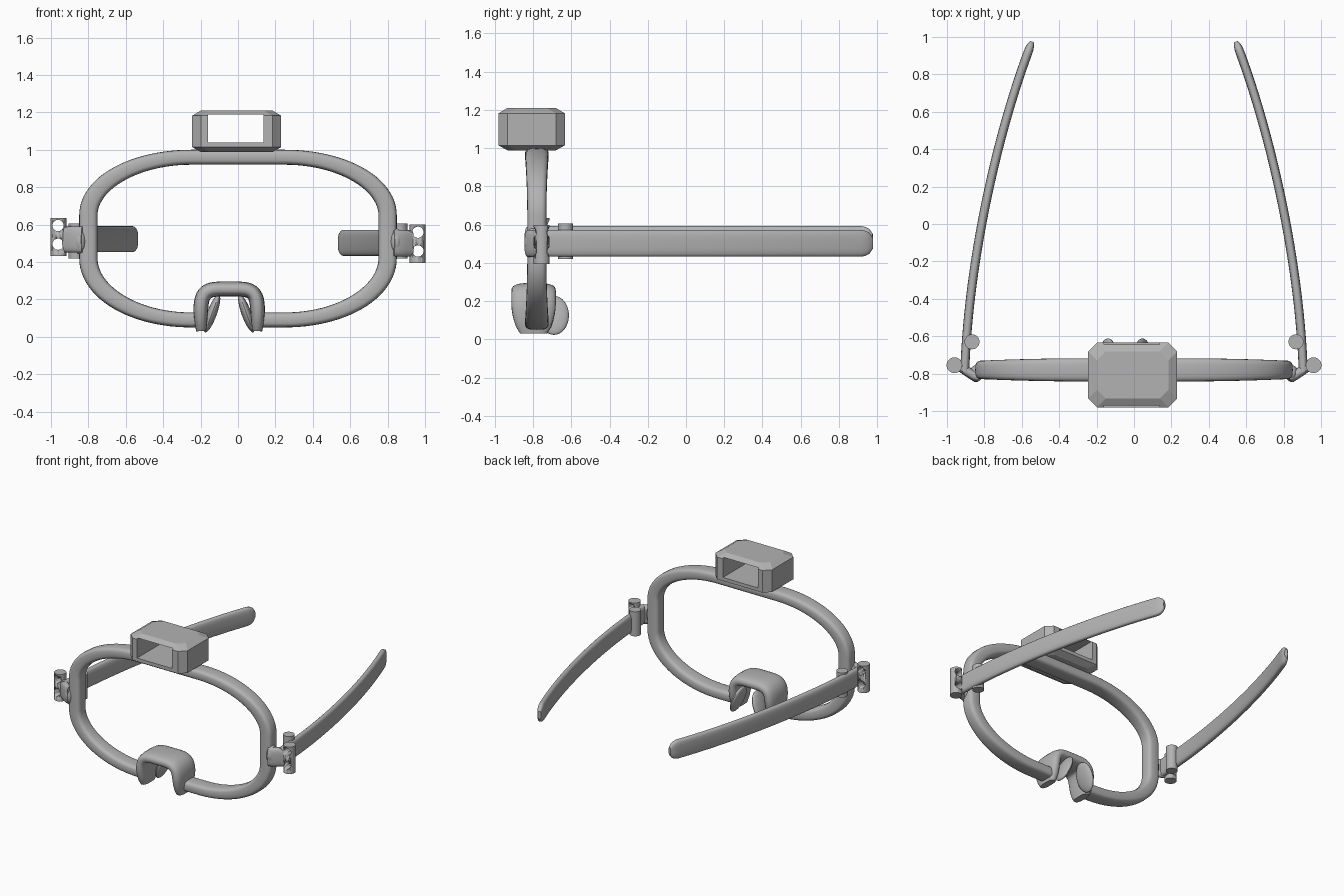
import bpy, bmesh, math
from mathutils import Vector, Matrix
from mathutils.geometry import interpolate_bezier

if "Cube" in bpy.data.objects:
    bpy.data.objects.remove(bpy.data.objects["Cube"])

grey = bpy.data.materials.new("plain grey")
grey.use_nodes = True
GREY = (0.45, 0.45, 0.45, 1)
grey.diffuse_color = GREY
grey.node_tree.nodes["Principled BSDF"].inputs["Base Color"].default_value = GREY


def finish(name, bm, smooth=35):
    bmesh.ops.recalc_face_normals(bm, faces=bm.faces)
    mesh = bpy.data.meshes.new(name)
    bm.to_mesh(mesh)
    bm.free()
    obj = bpy.data.objects.new(name, mesh)
    bpy.context.collection.objects.link(obj)
    mesh.materials.append(grey)
    if smooth:
        bpy.ops.object.select_all(action='DESELECT')
        obj.select_set(True)
        bpy.context.view_layer.objects.active = obj
        bpy.ops.object.shade_smooth_by_angle(angle=math.radians(smooth))
    return obj


def loft(name, rings, smooth=35):
    bm = bmesh.new()
    loops = [[bm.verts.new(p) for p in ring] for ring in rings]
    n = len(loops[0])
    for a, b in zip(loops, loops[1:]):
        for i in range(n):
            j = (i + 1) % n
            bm.faces.new((a[i], a[j], b[j], b[i]))
    bm.faces.new(loops[0])
    bm.faces.new(loops[-1])
    return finish(name, bm, smooth)


def sweep(name, path, axis, sizes, power=3, sides=24):
    """Rounded section along a flat path: half width in the plane, half depth along axis."""
    rings = []
    for i, p in enumerate(path):
        tangent = path[min(i + 1, len(path) - 1)] - path[max(i - 1, 0)]
        normal = tangent.normalized().cross(axis)
        w, d = sizes(i / (len(path) - 1), p)
        ring = []
        for k in range(sides):
            c, s = math.cos(math.tau * k / sides), math.sin(math.tau * k / sides)
            u = math.copysign(abs(c) ** (2 / power), c)
            v = math.copysign(abs(s) ** (2 / power), s)
            ring.append(p + normal * w * u + axis * d * v)
        rings.append(ring)
    return loft(name, rings)


def cylinder(name, centre, radius, height, rotation=Matrix()):
    bm = bmesh.new()
    bmesh.ops.create_cone(bm, cap_ends=True, segments=32, radius1=radius, radius2=radius,
                          depth=height, matrix=Matrix.Translation(centre) @ rotation)
    return finish(name, bm)


def ellipsoid(name, centre, radii, rotation=Matrix()):
    bm = bmesh.new()
    bmesh.ops.create_uvsphere(bm, u_segments=24, v_segments=16, radius=1,
                              matrix=Matrix.Translation(centre) @ rotation @ Matrix.Diagonal((*radii, 1)))
    return finish(name, bm)


def cut(obj, cutter):
    mod = obj.modifiers.new("opening", 'BOOLEAN')
    mod.operation, mod.solver, mod.object = 'DIFFERENCE', 'EXACT', cutter
    bpy.context.view_layer.objects.active = obj
    bpy.ops.object.modifier_apply(modifier=mod.name)
    bpy.data.objects.remove(cutter)


X, Y, Z = Vector((1, 0, 0)), Vector((0, 1, 0)), Vector((0, 0, 1))
NOSE_X = -0.047
FRAME_Y = -0.78

# Eye frame: one open loop that ends at the two sides of the nose bridge
path = [Vector((NOSE_X + 0.15, FRAME_Y, 0.09))]
corners = [(0.25, 0.42, 0.33, -90), (0.25, 0.65, 0.31, 0),
           (-0.25, 0.65, 0.31, 90), (-0.25, 0.42, 0.33, 180)]
for cx, cz, rz, start in corners:
    for k in range(25):
        a = math.radians(start + 90 * k / 24)
        path.append(Vector((cx + 0.55 * math.cos(a), FRAME_Y, cz + rz * math.sin(a))))
path.append(Vector((NOSE_X - 0.15, FRAME_Y, 0.09)))


def frame_size(t, p):
    side = min(1, max(0, (abs(p.x) - 0.25) / 0.55)) ** 2
    return 0.04 + 0.009 * side, 0.062 - 0.012 * side


sweep("eye_frame", path, Y, frame_size, power=3.5)

# Nose bridge: a deep rounded arch
half = interpolate_bezier(Vector((0.15, 0, 0.03)), Vector((0.155, 0, 0.2)),
                          Vector((0.16, 0, 0.255)), Vector((0.05, 0, 0.255)), 14)
arch = half + [Vector((-p.x, 0, p.z)) for p in reversed(half)]
arch = [p + Vector((NOSE_X, -0.797, 0)) for p in arch]


def bridge_size(t, p):
    e = min(1, 0.05 + min(t, 1 - t) / 0.2)
    round_end = math.sqrt(1 - (1 - e) ** 2)
    return 0.02 + 0.02 * round_end, 0.05 + 0.066 * round_end


sweep("nose_bridge", arch, Y, bridge_size, power=2.8)

# Camera housing: chamfered box with an opening from front to back
CX, CY = -0.007, -0.807


def octagon(z, inset):
    w, d, c = 0.238 - inset, 0.173 - inset, 0.047
    half_ring = [(w, c - d), (w, d - c), (w - c, d), (c - w, d)]
    ring = half_ring + [(-x, -y) for x, y in half_ring]
    return [Vector((CX + x, CY + y, z)) for x, y in ring]


housing = loft("camera_housing", [octagon(0.988, 0.047), octagon(1.014, 0),
                                  octagon(1.182, 0), octagon(1.21, 0.047)], smooth=0)
bm = bmesh.new()
bmesh.ops.create_cube(bm, size=1, matrix=Matrix.Translation((-0.012, CY, 1.114))
                      @ Matrix.Diagonal((0.295, 0.8, 0.148, 1)))
cut(housing, finish("housing_cutter", bm, 0))

# Nose pads, hinges and temples on both sides
for label, s in (("left", 1), ("right", -1)):
    dz = -0.01 * s
    ellipsoid(label + "_nose_pad", (NOSE_X + s * 0.092, -0.69, 0.125), (0.026, 0.078, 0.108),
              Matrix.Rotation(-s * 0.35, 4, 'Y'))

    post_z = 0.515 - 0.018 * s
    post = cylinder(label + "_hinge_post", (s * 0.96, -0.755, post_z), 0.042, 0.204)
    for hole in (-0.05, 0.05):
        cut(post, cylinder("hole_cutter", (s * 0.962, -0.755, post_z + hole + 0.012), 0.03, 0.3,
                           Matrix.Rotation(math.pi / 2, 4, 'X')))
    cylinder(label + "_hinge_pin", (s * 0.866, -0.63, 0.512), 0.04, 0.186)

    # Link from the frame to the temple
    link = [Vector((s * x, y, 0.51 + dz)) for x, y in
            ((0.83, -0.82), (0.86, -0.81), (0.89, -0.79), (0.925, -0.765))]
    sweep(label + "_hinge_link", link, Z, lambda t, p: (0.026, 0.07), power=3)
    ellipsoid(label + "_hinge_boss", (s * 0.845, -0.8, 0.51), (0.035, 0.045, 0.07))

    # Curved temple with a rounded tip
    temple = interpolate_bezier(Vector((s * 0.905, -0.79, 0.512 + dz)), Vector((s * 0.885, -0.2, 0.512 + dz)),
                                Vector((s * 0.73, 0.5, 0.512 + dz)), Vector((s * 0.545, 0.975, 0.512 + dz)), 80)

    def temple_size(t, p):
        e = min(1, 0.02 + (1 - t) / 0.045)
        r = math.sqrt(1 - (1 - e) ** 2)
        return 0.008 + 0.016 * r, 0.02 + 0.05 * r

    sweep(label + "_temple", temple, Z, temple_size, power=3)
